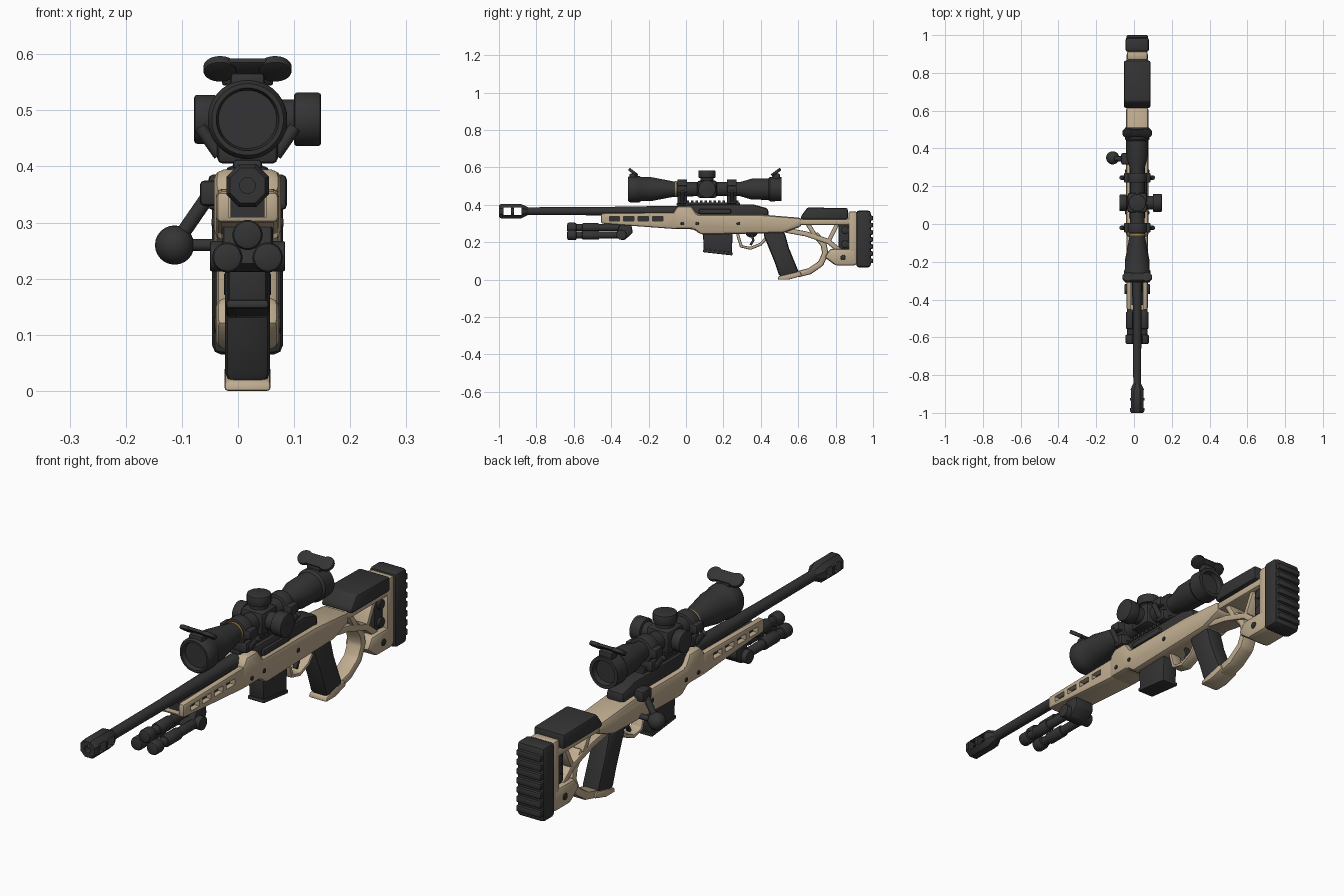
import bpy, bmesh, math
from mathutils import Matrix, Vector

if "Cube" in bpy.data.objects:
    bpy.data.objects.remove(bpy.data.objects["Cube"])

CENTRE_LINE = .017
SCOPE_HEIGHT = .484
BORE_HEIGHT = .366
SIDES = (-1, 1)
ALONG = Vector((0, 1, 0))
ACROSS = Vector((1, 0, 0))
UP = Vector((0, 0, 1))
parts = []


def material(name, red, green, blue):
    made = bpy.data.materials.new(name)
    made.use_nodes = True
    colour = (red, green, blue, 1)
    made.diffuse_color = colour
    made.node_tree.nodes["Principled BSDF"].inputs["Base Color"].default_value = colour
    return made


black = material("matte black", .034, .034, .035)
tan = material("desert tan", .52, .41, .275)
brass = material("brass", .35, .22, .06)


def finish(name, bm, mat, bevel=0):
    bmesh.ops.recalc_face_normals(bm, faces=bm.faces)
    if bevel:
        sharp = [edge for edge in bm.edges if edge.calc_face_angle(0) > .5]
        bmesh.ops.bevel(bm, geom=sharp, offset=bevel, segments=2, profile=.5,
                        affect='EDGES', clamp_overlap=True)
    bmesh.ops.translate(bm, verts=bm.verts, vec=ACROSS * CENTRE_LINE)
    mesh = bpy.data.meshes.new(name)
    bm.to_mesh(mesh)
    bm.free()
    mesh.materials.append(mat)
    part = bpy.data.objects.new(name, mesh)
    bpy.context.collection.objects.link(part)
    parts.append(part)
    return part


def prism(name, outline, half_width, mat, bevel=.006, x=0):
    """Side outline in (y, z), extruded across x."""
    bm = bmesh.new()
    face = bm.faces.new([bm.verts.new((x - half_width, y, z)) for y, z in outline])
    grown = bmesh.ops.extrude_face_region(bm, geom=[face])["geom"]
    moved = [item for item in grown if isinstance(item, bmesh.types.BMVert)]
    bmesh.ops.translate(bm, vec=ACROSS * 2 * half_width, verts=moved)
    return finish(name, bm, mat, bevel)


def box(name, front, back, bottom, top, half_width, mat, bevel=.006, x=0):
    outline = [(front, bottom), (back, bottom), (back, top), (front, top)]
    return prism(name, outline, half_width, mat, bevel, x)


def strut(name, path, thickness, half_width, mat, bevel=.006):
    """Bar of even thickness following a path in (y, z)."""
    path = [Vector(point) for point in path]
    upper, lower = [], []
    for i, point in enumerate(path):
        along = path[min(i + 1, len(path) - 1)] - path[max(i - 1, 0)]
        offset = Vector((-along.y, along.x)).normalized() * thickness / 2
        upper.append(point + offset)
        lower.append(point - offset)
    return prism(name, upper + lower[::-1], half_width, mat, bevel)


def lathe(name, profile, mat, origin, axis=ALONG, sides=24, bevel=0):
    """Turned solid from (distance, radius) pairs, closed at both ends."""
    bm = bmesh.new()
    angles = [math.tau * (i + .5) / sides for i in range(sides)]
    rings = [[bm.verts.new((radius * math.cos(a), radius * math.sin(a), distance)) for a in angles]
             for distance, radius in profile]
    for near, far in zip(rings, rings[1:]):
        for i in range(sides):
            bm.faces.new((near[i - 1], near[i], far[i], far[i - 1]))
    bm.faces.new(rings[0])
    bm.faces.new(rings[-1])
    turn = UP.rotation_difference(axis).to_matrix().to_4x4()
    bmesh.ops.transform(bm, matrix=Matrix.Translation(origin) @ turn, verts=bm.verts)
    return finish(name, bm, mat, bevel)


def rod(name, start, end, radius, mat, bevel=0):
    start, end = Vector(start), Vector(end)
    profile = [(0, radius), ((end - start).length, radius)]
    return lathe(name, profile, mat, start, end - start, bevel=bevel)


def pin(name, y, z, reach, radius, mat, bevel=.003):
    """Round pin through the whole width."""
    return rod(name, (-reach, y, z), (reach, y, z), radius, mat, bevel)


def tube(name, front, back, height, radius, mat, x=0, bevel=.005):
    return rod(name, (x, front, height), (x, back, height), radius, mat, bevel)


def carve(part, cutters):
    for cutter in cutters:
        cut = part.modifiers.new("cut", 'BOOLEAN')
        cut.operation, cut.solver, cut.object = 'DIFFERENCE', 'EXACT', cutter
    graph = bpy.context.evaluated_depsgraph_get()
    carved = bpy.data.meshes.new_from_object(part.evaluated_get(graph))
    part.modifiers.clear()
    part.data = carved
    for cutter in cutters:
        parts.remove(cutter)
        bpy.data.objects.remove(cutter)


# Barrel and ported muzzle brake
lathe("barrel", [(-.87, .021), (-.5, .022), (0, .03)], black, UP * BORE_HEIGHT)
brake = lathe("muzzle_brake", [(-1, .034), (-.99, .041), (-.88, .041), (-.84, .02)],
              black, UP * BORE_HEIGHT, sides=8)
ports = [box("port", front, front + .04, BORE_HEIGHT - .02, BORE_HEIGHT + .02, .1, black, bevel=0)
         for front in (-.975, -.92)]
bore = tube("bore", -1.1, -.88, BORE_HEIGHT, .014, black, bevel=0)
carve(brake, ports + [bore])

# Slotted fore-end with an open barrel channel
fore_end = prism("fore_end", [(-.455, .355), (-.455, .3), (-.05, .27), (-.05, .36)], .056, tan, bevel=.01)
cutters = [box("channel", -.6, -.06, .31, .5, .034, black, bevel=0)]
for i in range(4):
    front = -.41 + .077 * i
    cutters.append(strut("slot", [(front, .325), (front + .055, .325)], .024, .2, black, bevel=0))
carve(fore_end, cutters)
box("channel_liner", -.43, -.06, .3, .343, .03, black, bevel=0)

# Chassis, receiver and rail
prism("chassis", [(-.07, .36), (-.045, .395), (.03, .395), (.06, .348), (.4, .348), (.62, .33),
                  (.62, .285), (.52, .25), (.08, .24), (.04, .27), (-.07, .27)], .06, tan, bevel=.018)
prism("receiver", [(0, .33), (0, .402), (.36, .402), (.44, .38), (.44, .33)], .04, black, bevel=.014)
box("ejection_port", .07, .24, .352, .378, .01, black, x=.042)
box("rail", -.05, .29, .395, .412, .026, black)
for i in range(14):
    front = -.045 + .024 * i
    box("rail_tooth", front, front + .013, .408, .424, .028, black, bevel=0)
for y in (-.02, .06, .28):
    pin("chassis_screw", y, .3, .064, .009, black)

# Bolt handle on the right-hand side
knob_centre = Vector((-.13, .35, .26))
box("bolt_root", .315, .375, .33, .375, .022, black, bevel=.008, x=-.063)
rod("bolt_arm", (-.068, .34, .35), knob_centre, .013, black)
rod("bolt_stem", knob_centre + ACROSS * .075, knob_centre, .011, black)
bm = bmesh.new()
bmesh.ops.create_uvsphere(bm, u_segments=20, v_segments=12, radius=.035,
                          matrix=Matrix.Translation(knob_centre))
finish("bolt_knob", bm, black)

# Magazine, trigger and grip
prism("magazine", [(.09, .26), (.25, .26), (.245, .14), (.095, .157)], .034, black)
strut("magazine_floor", [(.09, .155), (.25, .137)], .016, .038, black)
strut("trigger_guard", [(.275, .245), (.295, .178), (.345, .167), (.4, .19), (.44, .235)], .016, .026, tan)
strut("trigger", [(.35, .245), (.36, .21), (.345, .185)], .013, .01, black, bevel=.003)
prism("grip", [(.41, .25), (.525, .26), (.55, .17), (.605, .035), (.5, .014), (.475, .09)],
      .04, black, bevel=.016)

# Skeleton stock
prism("grip_cap", [(.49, 0), (.55, 0), (.62, .02), (.61, .045), (.495, .018)], .041, tan)
strut("lower_loop", [(.59, .027), (.66, .045), (.72, .085), (.745, .14), (.735, .19), (.69, .245)],
      .034, .034, tan, bevel=.009)
strut("top_beam", [(.58, .31), (.9, .31)], .034, .052, tan, bevel=.009)
strut("middle_brace", [(.53, .265), (.64, .245), (.76, .205), (.84, .14)], .027, .04, tan)
strut("upright_brace", [(.65, .3), (.69, .235)], .024, .04, tan)
strut("rear_brace", [(.76, .2), (.81, .3)], .022, .04, tan)
prism("stock_heel", [(.74, .12), (.77, .165), (.91, .165), (.91, .075), (.8, .075)],
      .056, tan, bevel=.014)
box("stock_end", .868, .915, .08, .365, .055, tan, bevel=.012)
box("length_adjuster", .815, .875, .16, .3, .032, black)
for height in (.19, .265):
    pin("adjuster_wheel", .85, height, .042, .02, black)
pin("heel_screw", .84, .118, .06, .014, black)
prism("cheek_rest", [(.615, .322), (.615, .34), (.65, .386), (.865, .382), (.865, .322)],
      .07, black, bevel=.012)
box("butt_pad", .91, .988, .065, .37, .063, black, bevel=.016)
for i in range(7):
    bottom = .088 + .038 * i
    box("pad_ridge", .97, 1, bottom, bottom + .026, .056, black)

# Folded bipod with three tubular legs
prism("bipod_mount", [(-.385, .225), (-.35, .3), (-.29, .29), (-.285, .25), (-.33, .21)],
      .045, black, bevel=.01)
pin("bipod_hinge", -.345, .24, .067, .027, black)
for x, height in ((-.036, .238), (.036, .238), (0, .278)):
    tube("bipod_foot", -.635, -.585, height, .027, black, x, bevel=.009)
    tube("bipod_sleeve", -.555, -.465, height, .024, black, x)
    tube("bipod_leg", -.6, -.35, height, .019, black, x)

# Scope body with recessed lenses
lathe("scope_body", [(-.29, .052), (-.31, .056), (-.31, .064), (-.3, .071), (-.25, .071), (-.24, .065),
                     (-.19, .065), (-.07, .042), (.05, .038), (.29, .038), (.35, .056), (.44, .058),
                     (.45, .066), (.51, .064), (.51, .05), (.49, .046)],
      black, UP * SCOPE_HEIGHT, sides=32)
tube("scope_band", -.06, -.052, SCOPE_HEIGHT, .043, brass, bevel=0)

# Scope mounts
for y in (-.02, .245):
    front, back = y - .026, y + .026
    tube("mount_ring", front, back, SCOPE_HEIGHT, .052, black)
    box("mount_clamp", front, back, .465, .503, .07, black)
    box("mount_foot", front, back, .405, .452, .054, black, bevel=.01)
    for side in SIDES:
        rod("mount_screw", (side * .05, y, .42), (side * .085, y, .47), .011, black)

# Adjustment turrets
hub = Vector((0, .112, SCOPE_HEIGHT))
box("turret_block", .06, .165, .437, .53, .052, black, bevel=.014)
for name, axis, neck, tip, radius in (("side", ACROSS, .083, .131, .048),
                                      ("focus", -ACROSS, .055, .095, .044),
                                      ("top", UP, .06, .1, .046)):
    rod(name + "_turret_neck", hub, hub + axis * tip * .9, .036, black)
    rod(name + "_turret", hub + axis * neck, hub + axis * tip, radius, black, bevel=.005)

# Open flip caps at both ends
for end, y in ((-1, -.282), (1, .482)):
    tilt = Vector((0, -end * .6, .8))
    for side in SIDES:
        wing = Vector((side * .049, y, .574))
        rod("flip_cap_wing", wing - tilt * .008, wing + tilt * .008, .03, black, bevel=.004)
    strut("flip_cap_bridge", [(y - end * .02, .56), (y + end * .02, .59)], .013, .045, black)
    box("flip_cap_hinge", y - .02, y + .02, .535, .567, .03, black)

# Smooth the rounded forms, keep hard edges
bpy.ops.object.select_all(action='DESELECT')
for part in parts:
    part.select_set(True)
bpy.context.view_layer.objects.active = parts[0]
bpy.ops.object.shade_smooth_by_angle(angle=math.radians(35))
